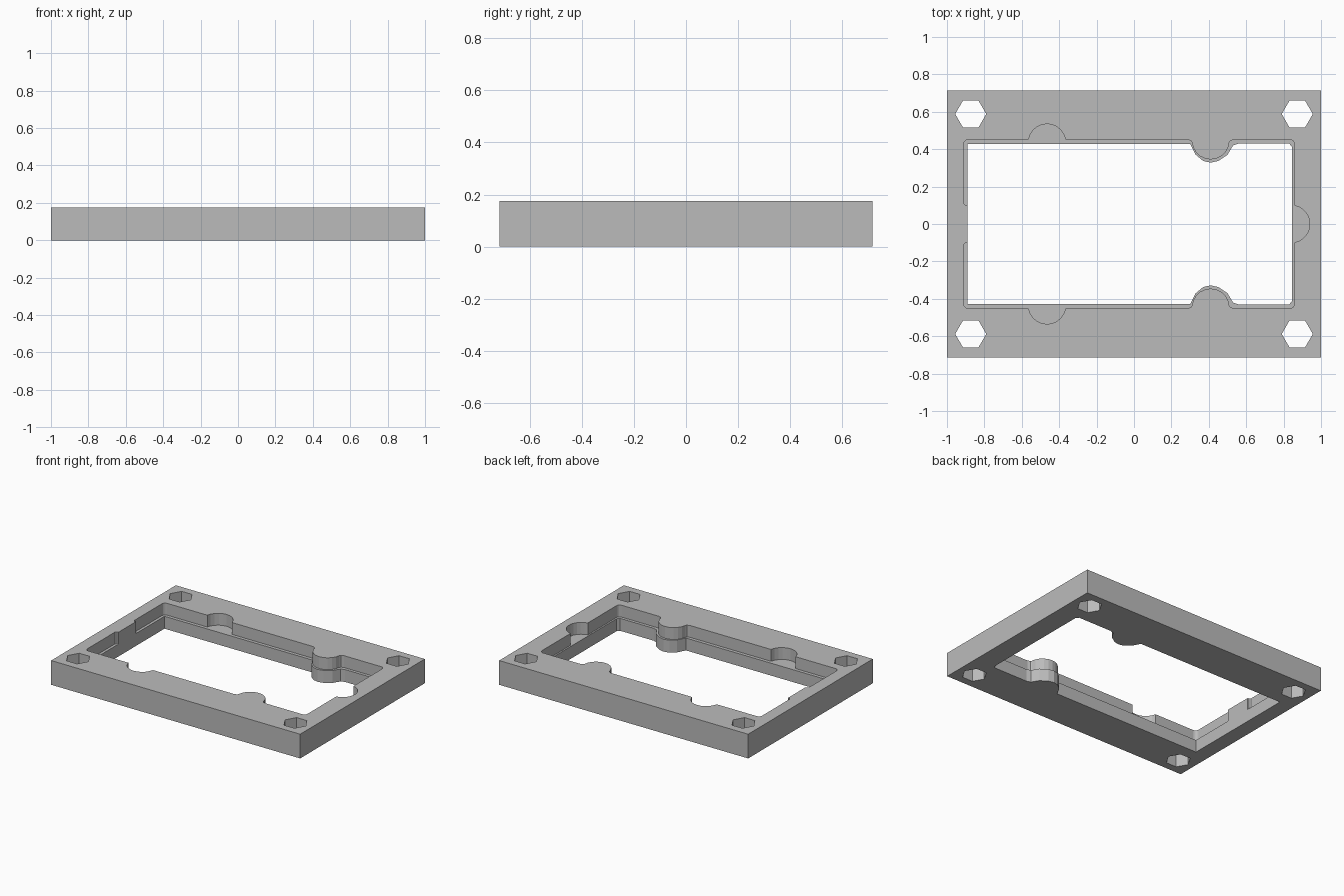
import bpy, bmesh
from math import cos, sin, radians

cube = bpy.data.objects.get("Cube")
if cube:
    bpy.data.objects.remove(cube)

HEIGHT, LEDGE = 0.176, 0.09

grey = bpy.data.materials.new("plain grey")
grey.use_nodes = True
colour = (0.5, 0.5, 0.5, 1)
grey.diffuse_color = colour
grey.node_tree.nodes["Principled BSDF"].inputs["Base Color"].default_value = colour


def arc(cx, cy, r, start, end, steps):
    """Points along an arc, angles in degrees."""
    angles = [radians(start + (end - start) * i / steps) for i in range(steps + 1)]
    return [(cx + r * cos(a), cy + r * sin(a)) for a in angles]


def mirrored(half):
    """Close a profile by mirroring its back half to the front."""
    return half + [(x, -y) for x, y in reversed(half)]


def prism(name, outline, bottom, top):
    bm = bmesh.new()
    face = bm.faces.new([bm.verts.new((x, y, bottom)) for x, y in outline])
    wall = bmesh.ops.extrude_face_region(bm, geom=[face])
    verts = [g for g in wall["geom"] if isinstance(g, bmesh.types.BMVert)]
    bmesh.ops.translate(bm, verts=verts, vec=(0, 0, top - bottom))
    bmesh.ops.recalc_face_normals(bm, faces=bm.faces)
    mesh = bpy.data.meshes.new(name)
    bm.to_mesh(mesh)
    bm.free()
    mesh.materials.append(grey)
    obj = bpy.data.objects.new(name, mesh)
    bpy.context.collection.objects.link(obj)
    return obj


# Outer plate
plate = prism("frame_plate", mirrored([(-1, 0.715), (1, 0.715)]), 0, HEIGHT)

# Through opening, with a boss bulging inward on each long side
opening = mirrored(
    [(-0.89, 0.428), (0.3, 0.428)]
    + [(0.33, 0.37), (0.37, 0.337), (0.41, 0.328), (0.45, 0.337), (0.5, 0.37)]
    + [(0.53, 0.42), (0.56, 0.43), (0.83, 0.43), (0.846, 0.41)])

# Upper pocket: middle tab on the left, round notches, inward bosses
pocket = mirrored(
    [(-0.88, 0.1), (-0.9, 0.1), (-0.91, 0.11)]
    + arc(-0.885, 0.427, 0.025, 180, 90, 4)
    + arc(-0.465, 0.435, 0.1, 170, 10, 10)
    + [(0.285, 0.452), (0.305, 0.445)]
    + arc(0.41, 0.445, 0.1, 185, 355, 10)
    + [(0.515, 0.445), (0.535, 0.452)]
    + arc(0.833, 0.427, 0.025, 90, 0, 4)
    + arc(0.84, 0, 0.1, 80, 9, 5))

cutters = [prism("opening_cutter", opening, -0.1, HEIGHT + 0.1),
           prism("pocket_cutter", pocket, LEDGE, HEIGHT + 0.05)]

# Hexagonal corner holes
for side, sx in (("right", -1), ("left", 1)):
    for end, sy in (("front", -1), ("back", 1)):
        hexagon = arc(0.873 * sx, 0.588 * sy, 0.083, 0, 300, 5)
        cutters.append(prism(f"{end}_{side}_hole_cutter", hexagon, -0.1, HEIGHT + 0.1))

for cutter in cutters:
    cutter.hide_render = True
    cutter.hide_set(True)
    cutter.display_type = 'WIRE'
    cut = plate.modifiers.new(cutter.name, 'BOOLEAN')
    cut.operation = 'DIFFERENCE'
    cut.solver = 'EXACT'
    cut.object = cutter
